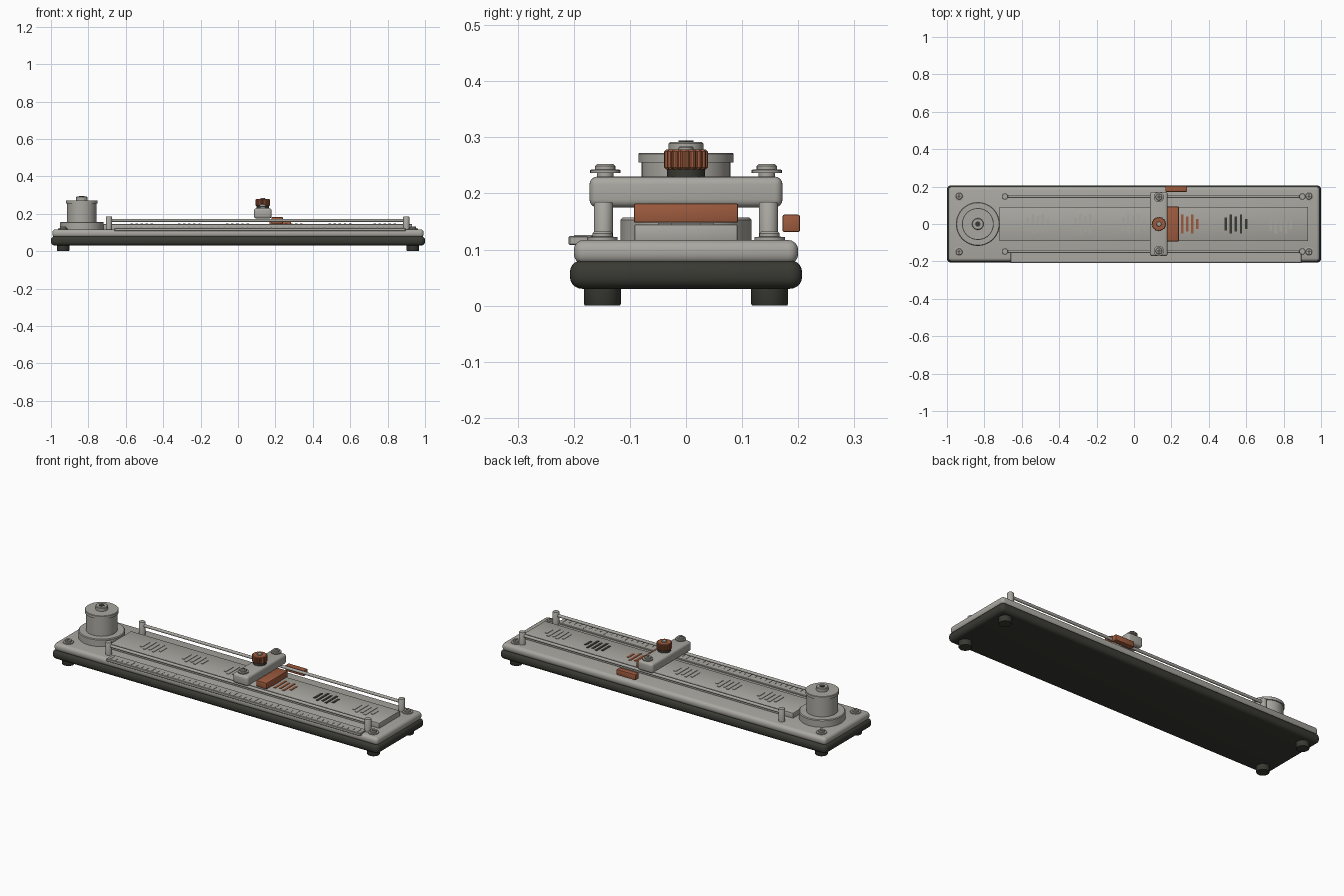
import bpy, bmesh, math
from mathutils import Matrix

if "Cube" in bpy.data.objects:
    bpy.data.objects.remove(bpy.data.objects["Cube"])


def material(name, rgb):
    m = bpy.data.materials.new(name)
    m.diffuse_color = (*rgb, 1)
    m.use_nodes = True
    m.node_tree.nodes["Principled BSDF"].inputs["Base Color"].default_value = m.diffuse_color
    return m


GREY = material("warm_grey", (0.40, 0.39, 0.355))
DARK = material("charcoal", (0.042, 0.042, 0.034))
COPPER = material("copper_orange", (0.34, 0.105, 0.048))


def finish(name, bm, mat):
    me = bpy.data.meshes.new(name)
    bm.normal_update()
    bm.to_mesh(me)
    bm.free()
    me.materials.append(mat)
    ob = bpy.data.objects.new(name, me)
    bpy.context.collection.objects.link(ob)
    return ob


def smooth(ob, angle=35):
    bpy.ops.object.select_all(action='DESELECT')
    ob.select_set(True)
    bpy.context.view_layer.objects.active = ob
    bpy.ops.object.shade_smooth_by_angle(angle=math.radians(angle))


def add_box(bm, lo, hi):
    c = [(a + b) / 2 for a, b in zip(lo, hi)]
    s = [b - a for a, b in zip(lo, hi)]
    bmesh.ops.create_cube(bm, size=1, matrix=Matrix.Translation(c) @ Matrix.Diagonal((*s, 1)))


def box(name, lo, hi, mat, bevel=0, seg=2):
    bm = bmesh.new()
    add_box(bm, lo, hi)
    if bevel:
        bmesh.ops.bevel(bm, geom=bm.edges[:], offset=bevel, segments=seg,
                        profile=0.5, affect='EDGES')
    ob = finish(name, bm, mat)
    if bevel:
        smooth(ob)
    return ob


def turned(name, x, y, profile, mat, n=32):
    """Closed solid of revolution from (radius, z) points, bottom to top."""
    bm = bmesh.new()
    rings = [[bm.verts.new((x + r * math.cos(2 * math.pi * i / n),
                            y + r * math.sin(2 * math.pi * i / n), z))
              for i in range(n)] for r, z in profile]
    for a, b in zip(rings, rings[1:]):
        for i in range(n):
            j = (i + 1) % n
            bm.faces.new((a[i], a[j], b[j], b[i]))
    bm.faces.new(rings[0][::-1])
    bm.faces.new(rings[-1])
    ob = finish(name, bm, mat)
    smooth(ob)
    return ob


def screw(name, x, y, z):
    turned(name, x, y, [(0.027, z), (0.027, z + 0.006), (0.018, z + 0.007),
                        (0.018, z + 0.013), (0.015, z + 0.016)], GREY, 24)
    bm = bmesh.new()
    for a, b in ((0.011, 0.002), (0.002, 0.011)):
        add_box(bm, (x - a, y - b, z + 0.014), (x + a, y + b, z + 0.0165))
    finish(name + "_cross", bm, DARK)


# Base, deck and raised bed
box("base", (-1, -0.207, 0.03), (1, 0.207, 0.081), DARK, 0.022, 5)
box("deck", (-0.993, -0.2, 0.074), (0.993, 0.2, 0.117), GREY, 0.018, 4)
box("bed", (-0.72, -0.092, 0.112), (0.93, 0.092, 0.145), GREY, 0.003)

# Feet and corner screws
for x in (-0.935, 0.935):
    for y in (-0.149, 0.149):
        turned("foot", x, y, [(0.031, 0), (0.033, 0.003), (0.033, 0.04)], DARK)
        screw("corner_screw", x, y, 0.116)

# Winding drum with flange and hub
turned("drum", -0.835, 0, [
    (0.117, 0.112), (0.117, 0.153), (0.113, 0.157), (0.079, 0.157), (0.079, 0.255),
    (0.085, 0.255), (0.085, 0.270), (0.083, 0.272), (0.031, 0.272), (0.031, 0.289),
    (0.028, 0.292)], GREY, 64)
turned("drum_bolt", -0.835, 0, [(0.015, 0.29), (0.015, 0.294)], DARK, 6)

# Guide rails on posts
for y in (-0.147, 0.147):
    for x in (-0.69, 0.9):
        turned("rail_post", x, y, [(0.017, 0.112), (0.017, 0.182), (0.015, 0.185)], GREY, 24)
    bm = bmesh.new()
    bmesh.ops.create_cone(bm, cap_ends=True, segments=16, radius1=0.008, radius2=0.008,
                          depth=1.59, matrix=Matrix.Translation((0.105, y, 0.165))
                          @ Matrix.Rotation(math.pi / 2, 4, 'Y'))
    smooth(finish("guide_rail", bm, GREY))

# Ruler with fine ticks
box("ruler", (-0.66, -0.209, 0.108), (0.895, -0.152, 0.124), GREY, 0.002, 1)
bm = bmesh.new()
for i in range(49):
    x = -0.64 + i * 0.0315
    length = 0.034 if i % 4 == 0 else 0.02
    add_box(bm, (x - 0.0015, -0.2 , 0.123), (x + 0.0015, -0.2 + length, 0.1255))
finish("ruler_ticks", bm, GREY)

# Groups of short bars along the bed
for cx, mat in ((-0.515, GREY), (-0.26, GREY), (-0.003, GREY),
                (0.285, COPPER), (0.545, DARK), (0.785, GREY)):
    bm = bmesh.new()
    for i, half in enumerate((0.034, 0.05, 0.04, 0.05, 0.026)):
        x = cx + (i - 2) * 0.027
        add_box(bm, (x - 0.0065, -half, 0.143), (x + 0.0065, half, 0.1475))
    finish("bar_group", bm, mat)

# Sliding carriage with its screws
box("carriage", (0.085, -0.172, 0.175), (0.18, 0.172, 0.23), GREY, 0.014, 4)
for y in (-0.144, 0.144):
    turned("carriage_screw_stem", 0.133, y, [(0.015, 0.228), (0.015, 0.238)], GREY, 16)
    screw("carriage_screw", 0.133, y, 0.236)

# Fluted knob
turned("knob_collar", 0.133, 0, [(0.034, 0.228), (0.034, 0.245)], DARK)
bm = bmesh.new()
N = 72
rings = []
for z, shrink in ((0.243, 0.003), (0.246, 0), (0.275, 0), (0.278, 0.003)):
    ring = []
    for i in range(N):
        r = (0.039 if i % 4 < 2 else 0.036) - shrink
        a = 2 * math.pi * i / N
        ring.append(bm.verts.new((0.133 + r * math.cos(a), r * math.sin(a), z)))
    rings.append(ring)
for a, b in zip(rings, rings[1:]):
    for i in range(N):
        j = (i + 1) % N
        bm.faces.new((a[i], a[j], b[j], b[i]))
bm.faces.new(rings[0][::-1])
bm.faces.new(rings[-1])
finish("knob", bm, COPPER)
turned("knob_cap", 0.133, 0, [(0.013, 0.277), (0.013, 0.282), (0.011, 0.284)], GREY, 24)

# Pointer block and side tab
box("pointer_block", (0.178, -0.093, 0.148), (0.24, 0.093, 0.182), COPPER, 0.003)
box("side_tab", (0.168, 0.172, 0.131), (0.284, 0.203, 0.162), COPPER, 0.003)
